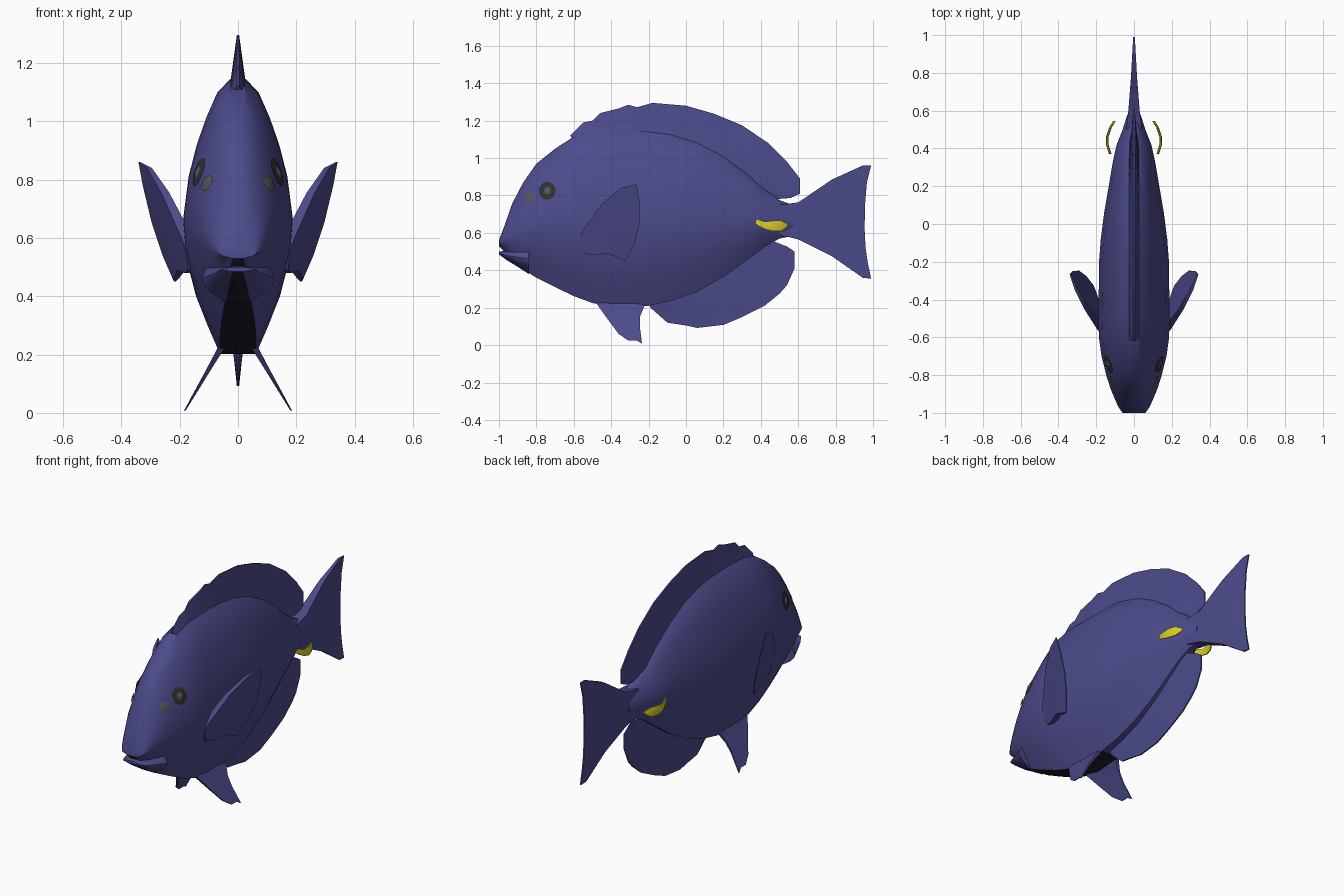
import bpy, bmesh, math

if "Cube" in bpy.data.objects:
    bpy.data.objects.remove(bpy.data.objects["Cube"])


def material(name, rgb):
    m = bpy.data.materials.new(name)
    m.diffuse_color = (*rgb, 1)
    m.use_nodes = True
    m.node_tree.nodes["Principled BSDF"].inputs["Base Color"].default_value = m.diffuse_color
    return m


BLUE = material("indigo skin", (0.072, 0.07, 0.26))
DARK = material("dark belly", (0.012, 0.012, 0.022))
YELLOW = material("yellow spine", (0.68, 0.6, 0.02))
EYE = material("eye dark", (0.03, 0.03, 0.032))
GREY = material("eye grey", (0.09, 0.09, 0.11))

# body stations: y, bottom z, top z, half width
STATIONS = [(-1.0, .53, .56, .06), (-.97, .50, .64, .082), (-.93, .455, .755, .1),
            (-.87, .405, .87, .125), (-.8, .36, .97, .147), (-.7, .31, 1.05, .172),
            (-.6, .262, 1.115, .186), (-.5, .225, 1.14, .188), (-.38, .202, 1.145, .187),
            (-.2, .21, 1.14, .185), (-.08, .237, 1.125, .176), (.06, .285, 1.085, .158),
            (.2, .365, 1.015, .134), (.32, .45, .93, .114), (.42, .525, .84, .092),
            (.5, .57, .775, .06), (.58, .585, .745, .035)]
JAW = [(-1.0, .485, .5, .055), (-.96, .455, .505, .08), (-.91, .425, .52, .1),
       (-.84, .38, .55, .125)]
# cross-section: height fraction, width fraction
SECTION = [(0, .33), (.1, .55), (.21, .77), (.36, .965), (.48, 1), (.64, .9),
           (.76, .75), (.86, .58), (.95, .38), (1, .14)]


def interp(table, x, col):
    if x <= table[0][0]:
        return table[0][col]
    for a, b in zip(table, table[1:]):
        if x <= b[0]:
            k = (x - a[0]) / (b[0] - a[0])
            return a[col] + k * (b[col] - a[col])
    return table[-1][col]


def finish(name, bm, mats, angle=40):
    bmesh.ops.recalc_face_normals(bm, faces=bm.faces)
    me = bpy.data.meshes.new(name)
    bm.to_mesh(me)
    bm.free()
    ob = bpy.data.objects.new(name, me)
    bpy.context.collection.objects.link(ob)
    for m in mats:
        me.materials.append(m)
    bpy.ops.object.select_all(action='DESELECT')
    ob.select_set(True)
    bpy.context.view_layer.objects.active = ob
    bpy.ops.object.shade_smooth_by_angle(angle=math.radians(angle))
    return ob


def loft(name, stations):
    """Closed skin through mirrored sections, flat dark strip under the front."""
    bm = bmesh.new()
    rings = []
    for y, lo, hi, w in stations:
        side = [(w * f, lo + t * (hi - lo)) for t, f in SECTION]
        pts = side + [(-x, z) for x, z in reversed(side)]
        rings.append([bm.verts.new((x, y, z)) for x, z in pts])
    n = len(rings[0])
    for a, b in zip(rings, rings[1:]):
        for i in range(n):
            j = (i + 1) % n
            f = bm.faces.new((a[i], a[j], b[j], b[i]))
            if i == n - 1 and f.calc_center_median().y < -.25:
                f.material_index = 1
    bm.faces.new(rings[0])
    bm.faces.new(rings[-1])
    return finish(name, bm, [BLUE, DARK], 35)


def fin(name, rows, thick, xfun=lambda y, z: 0.0, side=1, mat=BLUE):
    """Tapered plate through rows of (y, z) points."""
    bm = bmesh.new()
    layers = [[[bm.verts.new((side * xfun(y, z) + s * t, y, z)) for y, z in row]
               for row, t in zip(rows, thick)] for s in (1, -1)]
    A, B = layers
    R, C = len(rows), len(rows[0])
    for L in layers:
        for i in range(R - 1):
            for j in range(C - 1):
                bm.faces.new((L[i][j], L[i + 1][j], L[i + 1][j + 1], L[i][j + 1]))
    rim = ([(0, j) for j in range(C)] + [(i, C - 1) for i in range(1, R)]
           + [(R - 1, j) for j in range(C - 2, -1, -1)] + [(i, 0) for i in range(R - 2, 0, -1)])
    for (i, j), (k, l) in zip(rim, rim[1:] + rim[:1]):
        bm.faces.new((A[i][j], A[k][l], B[k][l], B[i][j]))
    return finish(name, bm, [mat])


def spread(y0, y1, n, zfun):
    ys = [y0 + (y1 - y0) * i / (n - 1) for i in range(n)]
    return [(y, zfun(y)) for y in ys]


def surface(y, z):
    lo, hi, w = (interp(STATIONS, y, c) for c in (1, 2, 3))
    return w * interp(SECTION, (z - lo) / (hi - lo), 1)


def spot(name, y, z, ry, rz, lift, mat, side):
    """Thin disc draped over the side of the head."""
    bm = bmesh.new()

    def vert(r, a):
        py, pz = y + r * ry * math.cos(a), z + r * rz * math.sin(a)
        return bm.verts.new((side * (surface(py, pz) + lift * (1.3 - r * r * .6)), py, pz))
    mid, n = vert(0, 0), 16
    rings = [[vert(r, 2 * math.pi * i / n) for i in range(n)] for r in (.5, 1)]
    for i in range(n):
        j = (i + 1) % n
        bm.faces.new((mid, rings[0][i], rings[0][j]))
        bm.faces.new((rings[0][i], rings[1][i], rings[1][j], rings[0][j]))
    ob = finish(name, bm, [mat])
    if (ob.data.polygons[0].normal.x > 0) != (side > 0):
        ob.data.flip_normals()


# body and lower jaw
loft("body", STATIONS)
loft("lower_jaw", JAW)

# dorsal fin
edge = [(-.62, 1.12), (-.55, 1.19), (-.5, 1.2), (-.46, 1.24), (-.36, 1.265), (-.31, 1.285),
        (-.26, 1.272), (-.18, 1.295), (0, 1.28), (.15, 1.237), (.3, 1.175), (.44, 1.08),
        (.54, .98), (.61, .89), (.61, .81), (.56, .787), (.48, .78)]
base = spread(-.6, .46, len(edge), lambda y: interp(STATIONS, y, 2) - .02)
fin("dorsal_fin", [base, edge], [.028, .004])

# anal fin
edge = [(-.19, .2), (-.1, .12), (0, .105), (.06, .092), (.2, .108), (.3, .15), (.42, .21),
        (.5, .275), (.54, .32), (.58, .41), (.58, .5), (.54, .527), (.48, .52)]
base = spread(-.2, .44, len(edge), lambda y: interp(STATIONS, y, 1) + .03)
fin("anal_fin", [base, edge], [.022, .004])

# tail fin
edge = [(.99, .96), (.967, .87), (.957, .75), (.955, .62), (.96, .52), (.972, .44), (.99, .355)]


def column(y, hi, lo):
    return [(y, hi + (lo - hi) * i / 6) for i in range(7)]


fin("tail_fin", [column(.5, .75, .59), column(.6, .763, .565), column(.78, .885, .475),
                 [(.945, .96 - i * .1) for i in range(7)], edge], [.04, .03, .016, .007, .004])

for side, tag in ((1, "right"), (-1, "left")):
    # pectoral fin
    fin("pectoral_fin_" + tag,
        [[(-.56, .6), (-.57, .56), (-.56, .52), (-.54, .49), (-.5, .48)],
         [(-.45, .755), (-.42, .68), (-.41, .6), (-.41, .54), (-.42, .49)],
         [(-.35, .84), (-.32, .74), (-.31, .64), (-.32, .54), (-.36, .465)],
         [(-.265, .86), (-.25, .78), (-.247, .65), (-.275, .54), (-.325, .45)]],
        [.02, .014, .009, .003], lambda y, z: .216 + .34 * y + .247 * z, side)
    # pelvic fin
    fin("pelvic_fin_" + tag,
        [[(-.48, .225), (-.4, .23), (-.32, .23), (-.22, .215)],
         [(-.42, .14), (-.36, .15), (-.3, .16), (-.245, .155)],
         [(-.36, .06), (-.32, .075), (-.28, .09), (-.247, .1)],
         [(-.31, .025), (-.29, .025), (-.265, .025), (-.235, .008)]],
        [.012, .008, .005, .003], lambda y, z: .065 + (.21 - z) * .58, side)
    # tail spine, bowed outward
    fin("tail_spine_" + tag,
        [[(.375, .675), (.42, .66), (.47, .665), (.51, .665), (.545, .645)],
         [(.37, .65), (.42, .638), (.46, .637), (.51, .64), (.545, .64)],
         [(.39, .635), (.42, .62), (.46, .61), (.51, .61), (.54, .63)]],
        [.003, .007, .003], lambda y, z: .143 - 3.6 * (y - .44) ** 2, side, YELLOW)
    # eye and grey patch
    spot("eye_" + tag, -.742, .825, .045, .048, .009, EYE, side)
    spot("pupil_" + tag, -.742, .825, .02, .022, .014, GREY, side)
    spot("eye_patch_" + tag, -.835, .787, .03, .027, .007, GREY, side)
